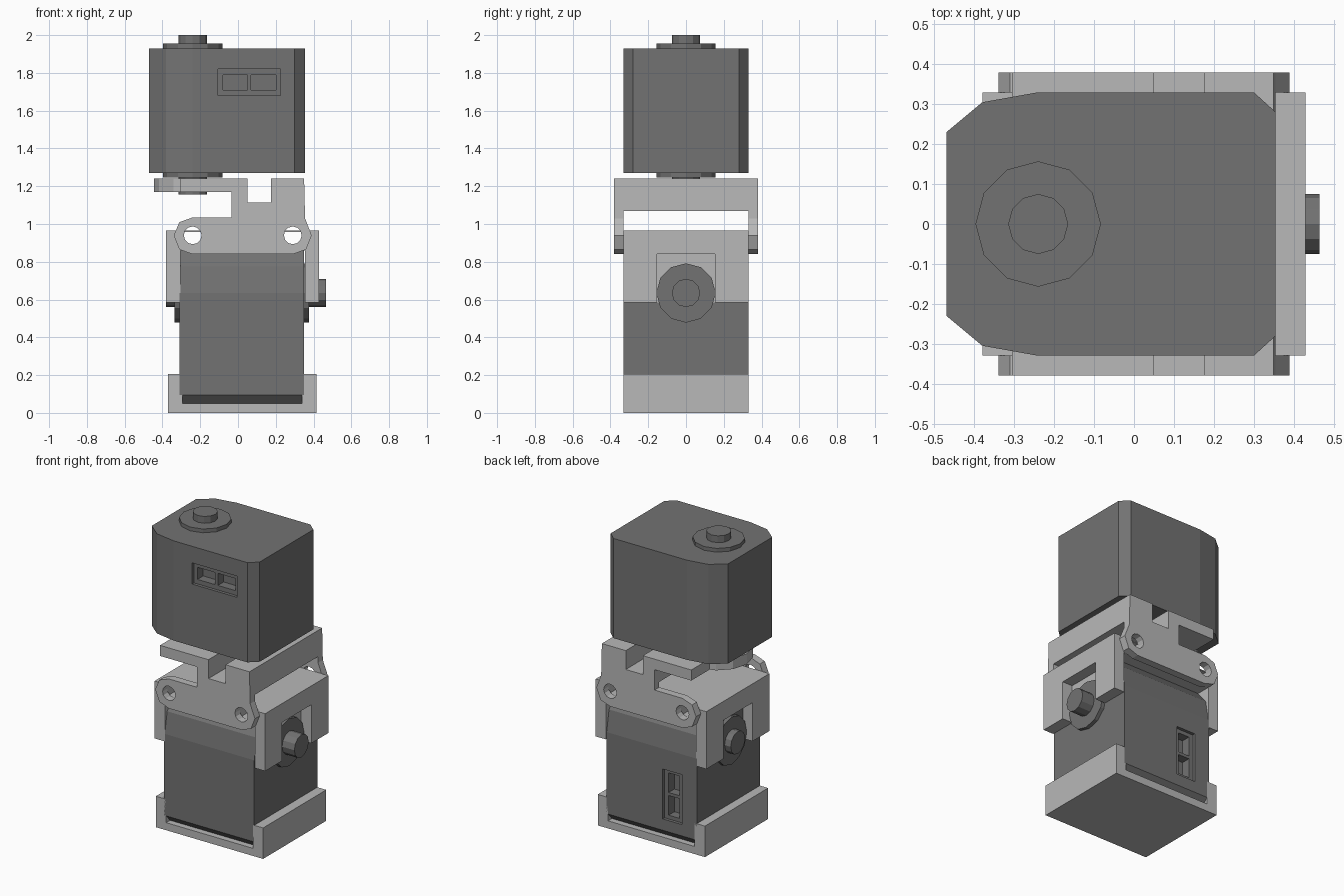
import bpy, bmesh, math
from mathutils import Matrix

if "Cube" in bpy.data.objects:
    bpy.data.objects.remove(bpy.data.objects["Cube"])


def material(name, v):
    m = bpy.data.materials.new(name)
    m.diffuse_color = (v, v, v, 1)
    m.use_nodes = True
    m.node_tree.nodes["Principled BSDF"].inputs["Base Color"].default_value = m.diffuse_color
    return m


DARK, LIGHT = material("dark_grey", 0.17), material("light_grey", 0.48)
TO_3D = {'x': lambda a, b, h: (h, a, b),
         'y': lambda a, b, h: (a, h, b),
         'z': lambda a, b, h: (a, b, h)}


def prism(name, pts, lo, hi, axis, mat=None):
    """Extrude a flat outline from lo to hi along an axis."""
    bm = bmesh.new()
    f = TO_3D[axis]
    face = bm.faces.new([bm.verts.new(f(a, b, lo)) for a, b in pts])
    ext = bmesh.ops.extrude_face_region(bm, geom=[face])
    for v in ext['geom']:
        if isinstance(v, bmesh.types.BMVert):
            v.co['xyz'.index(axis)] = hi
    bmesh.ops.recalc_face_normals(bm, faces=bm.faces)
    me = bpy.data.meshes.new(name)
    bm.to_mesh(me)
    bm.free()
    ob = bpy.data.objects.new(name, me)
    bpy.context.collection.objects.link(ob)
    if mat:
        me.materials.append(mat)
    return ob


def box(name, x0, x1, y0, y1, z0, z1):
    return prism(name, [(x0, y0), (x1, y0), (x1, y1), (x0, y1)], z0, z1, 'z')


def ring(cx, cy, r, n=12):
    return [(cx + r * math.cos(2 * math.pi * i / n),
             cy + r * math.sin(2 * math.pi * i / n)) for i in range(n)]


def cut(ob, cutter):
    cutter.hide_render = True
    mod = ob.modifiers.new("cut", 'BOOLEAN')
    mod.operation, mod.solver, mod.object = 'DIFFERENCE', 'EXACT', cutter
    with bpy.context.temp_override(object=ob, active_object=ob):
        bpy.ops.object.modifier_apply(modifier=mod.name)
    bpy.data.objects.remove(cutter)


def servo(prefix, matrix):
    # body with tapered end near the shaft and chamfered far end
    half = [(-0.47, -0.23), (-0.38, -0.305), (-0.24, -0.33),
            (0.30, -0.33), (0.355, -0.28)]
    outline = half + [(x, -y) for x, y in reversed(half)]
    body = prism(prefix + "_body", outline, 1.27, 1.93, 'z', DARK)
    # connector recess with two sockets
    cut(body, box("recess", -0.105, 0.225, -0.4, -0.31, 1.68, 1.82))
    for x in (-0.08, 0.07):
        cut(body, box("socket", x, x + 0.13, -0.4, -0.25, 1.71, 1.79))
    # collars and output shaft on both ends
    parts = [body]
    for side, z0, z1, z2 in (("top", 1.93, 1.955, 2.0), ("bottom", 1.27, 1.245, 1.155)):
        parts.append(prism(f"{prefix}_{side}_collar", ring(-0.24, 0, 0.157), z0, z1, 'z', DARK))
        parts.append(prism(f"{prefix}_{side}_shaft", ring(-0.24, 0, 0.075), z1, z2, 'z', DARK))
    for p in parts:
        p.data.transform(matrix)


# upper servo stands upright, lower one is turned onto its side
servo("upper_servo", Matrix.Identity(4))
servo("lower_servo", Matrix(((0, 0, -1, 1.62), (0, -1, 0, 0), (-1, 0, 0, 0.395), (0, 0, 0, 1))))

# base cradle
prism("base_bracket", [(-0.37, 0), (0.415, 0), (0.415, 0.205), (0.34, 0.205), (0.34, 0.05),
                       (-0.295, 0.05), (-0.295, 0.205), (-0.37, 0.205)], -0.33, 0.33, 'y', LIGHT)

# saddle bracket over the lower servo, slotted around its shafts
saddle = prism("saddle_bracket", [(-0.38, 0.585), (-0.305, 0.585), (-0.305, 0.86), (0.355, 0.86),
                                  (0.355, 0.585), (0.43, 0.585), (0.43, 0.965), (-0.38, 0.965)],
               -0.33, 0.33, 'y', LIGHT)
cut(saddle, box("slot", -1, -0.306, -0.153, 0.153, 0.4, 0.84))
cut(saddle, box("slot", 0.356, 1, -0.153, 0.153, 0.4, 0.84))

# yoke: two side plates and a stepped bridge
yoke = prism("yoke_bracket", [
    (-0.305, 1.24), (-0.305, 1.17), (-0.035, 1.17), (-0.035, 1.035), (-0.24, 1.035),
    (-0.31, 1.01), (-0.34, 0.94), (-0.31, 0.865), (-0.24, 0.84), (0.29, 0.84),
    (0.36, 0.865), (0.39, 0.94), (0.355, 1.03), (0.35, 1.24), (0.175, 1.24),
    (0.175, 1.115), (0.05, 1.115), (0.05, 1.24)], -0.38, 0.38, 'y', LIGHT)
cut(yoke, box("inside", -1, 1, -0.33, 0.33, 0.5, 1.07))

# bolt holes running through yoke and saddle
for x in (-0.24, 0.29):
    cut(yoke, prism("hole", ring(x, 0.94, 0.047), -1, 1, 'y'))
    cut(saddle, box("tunnel", x - 0.047, x + 0.047, -1, 1, 0.89, 0.958))

# rounded tongue under the upper shaft
prism("yoke_tongue", ring(-0.24, 0, 0.205), 1.17, 1.24, 'z', LIGHT)
